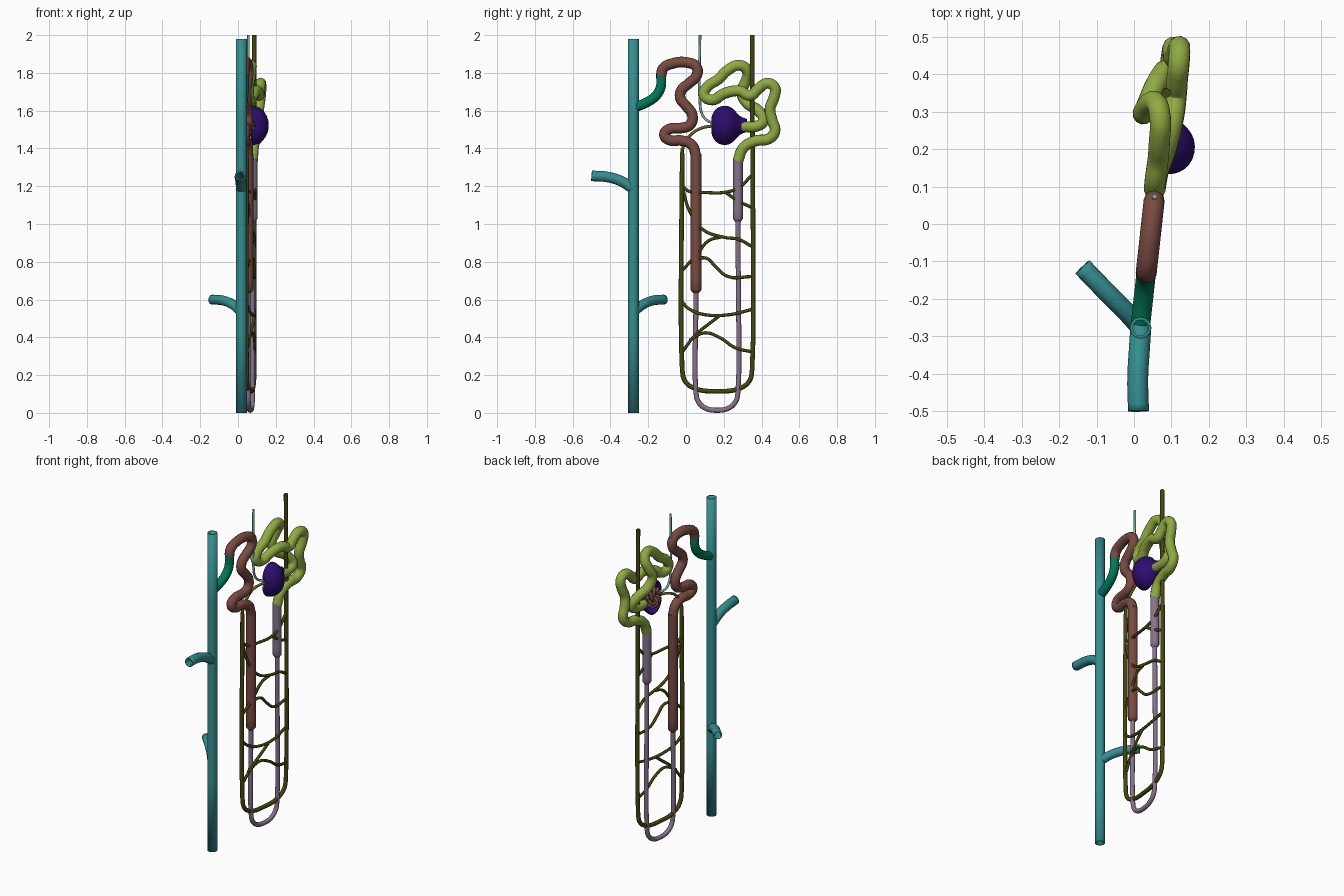
import bpy, math, bmesh
from mathutils import Vector


def material(name, rgb):
    m = bpy.data.materials.new(name)
    m.diffuse_color = (*rgb, 1)
    return m


TEAL = material("teal", (0.035, 0.27, 0.28))
GREEN = material("green", (0.0, 0.19, 0.10))
BROWN = material("brown", (0.19, 0.07, 0.055))
LIME = material("lime", (0.28, 0.40, 0.055))
MAUVE = material("mauve", (0.24, 0.17, 0.26))
OLIVE = material("olive", (0.06, 0.06, 0.005))
GOLD = material("gold", (0.16, 0.13, 0.02))
PALE = material("pale", (0.22, 0.42, 0.36))
INDIGO = material("indigo", (0.025, 0.004, 0.15))


def plane_x(y):
    # the whole model lies in a slightly turned vertical plane
    return 0.047 + 0.11 * y


def finish(ob, mat):
    ob.data.materials.clear()
    ob.data.materials.append(mat)
    bpy.ops.object.select_all(action='DESELECT')
    ob.select_set(True)
    bpy.context.view_layer.objects.active = ob
    bpy.ops.object.shade_smooth_by_angle(angle=math.radians(50))


def tube(name, pts, r, mat, sides=12, hollow=False, res=5):
    """Smooth tube through (y, z[, x[, radius factor]]) points."""
    cu = bpy.data.curves.new(name, 'CURVE')
    cu.dimensions = '3D'
    cu.bevel_depth = r
    cu.bevel_resolution = (sides - 4) // 2
    cu.resolution_u = res
    cu.use_fill_caps = not hollow
    sp = cu.splines.new('BEZIER')
    sp.bezier_points.add(len(pts) - 1)
    for bp, p in zip(sp.bezier_points, pts):
        x = p[2] if len(p) > 2 and p[2] is not None else plane_x(p[0])
        bp.co = (x, p[0], p[1])
        bp.handle_left_type = bp.handle_right_type = 'AUTO'
        bp.radius = p[3] if len(p) > 3 else 1
    tmp = bpy.data.objects.new(name + "_path", cu)
    bpy.context.collection.objects.link(tmp)
    dg = bpy.context.evaluated_depsgraph_get()
    me = bpy.data.meshes.new_from_object(tmp.evaluated_get(dg))
    bpy.data.objects.remove(tmp)
    ob = bpy.data.objects.new(name, me)
    bpy.context.collection.objects.link(ob)
    finish(ob, mat)
    if hollow:
        s = ob.modifiers.new("wall", 'SOLIDIFY')
        s.thickness = 0.008
        s.offset = -1
    return ob


# collecting duct with two cut side branches
DX, DY = 0.018, -0.278
tube("collecting_duct", [(DY, 0, DX), (DY, 1.98, DX)], 0.029, TEAL, hollow=True)
tube("upper_duct_branch", [(DY, 1.185, DX), (-0.34, 1.225, 0.014), (-0.41, 1.248, 0.01),
                           (-0.5, 1.255, 0.012)], 0.028, TEAL, hollow=True)
tube("lower_duct_branch", [(DY, 0.535, DX), (-0.23, 0.572, -0.025), (-0.18, 0.594, -0.075),
                           (-0.115, 0.6, -0.138)], 0.026, TEAL, hollow=True)

# connecting tubule
tube("connecting_tubule", [(-0.262, 1.62), (-0.2, 1.648), (-0.158, 1.68), (-0.134, 1.724),
                           (-0.132, 1.79)], 0.026, GREEN)

# winding distal tubule and thick ascending limb
tube("distal_tubule", [
    (-0.132, 1.785), (-0.12, 1.825), (-0.07, 1.85), (0.005, 1.855), (0.056, 1.83),
    (0.056, 1.785), (0.016, 1.745), (-0.024, 1.708), (-0.03, 1.666), (0.003, 1.623),
    (0.034, 1.575), (0.022, 1.525), (-0.026, 1.508), (-0.09, 1.502), (-0.115, 1.473),
    (-0.09, 1.445), (-0.02, 1.441), (0.032, 1.417), (0.053, 1.363)], 0.028, BROWN)
tube("thick_ascending_limb", [(0.053, 1.37), (0.053, 0.65), (0.053, 0.635, None, 0.55)],
     0.028, BROWN)

# thin loop and the thicker descending limb
tube("thin_loop", [(0.053, 0.65), (0.053, 0.11), (0.065, 0.06), (0.105, 0.024), (0.164, 0.014),
                   (0.223, 0.024), (0.263, 0.06), (0.275, 0.11), (0.275, 1.03)], 0.0135, MAUVE)
tube("thick_descending_limb", [(0.275, 1.01, None, 0.55), (0.275, 1.028), (0.275, 1.35)],
     0.026, MAUVE)

# winding proximal tubule
tube("proximal_tubule", [
    (0.295, 1.517, 0.085), (0.37, 1.517, 0.09), (0.41, 1.545, 0.09), (0.385, 1.598, 0.065),
    (0.32, 1.643, 0.036), (0.295, 1.70, 0.025), (0.318, 1.76, 0.037), (0.325, 1.81, 0.058),
    (0.285, 1.84, 0.07), (0.222, 1.815, 0.068), (0.17, 1.765, 0.064), (0.112, 1.725, 0.056),
    (0.096, 1.68, 0.056), (0.14, 1.657, 0.064), (0.2, 1.69, 0.085), (0.285, 1.704, 0.105),
    (0.34, 1.68, 0.112), (0.382, 1.715, 0.115), (0.43, 1.745, 0.12), (0.47, 1.722, 0.122),
    (0.466, 1.67, 0.118), (0.445, 1.61, 0.11), (0.456, 1.55, 0.105), (0.471, 1.49, 0.105),
    (0.44, 1.452, 0.1), (0.37, 1.44, 0.09), (0.305, 1.405, 0.082), (0.275, 1.335, 0.077)],
    0.029, LIME)

# half-open capsule: profile spun half a turn about the y axis
prof = [(0.137, 0.02), (0.142, 0.055), (0.16, 0.085), (0.19, 0.1), (0.225, 0.1), (0.252, 0.08),
        (0.272, 0.052), (0.295, 0.036), (0.325, 0.031)]
bm = bmesh.new()
N = 20
rings = []
for k in range(N + 1):
    a = math.pi * (k / N - 0.5)
    rings.append([bm.verts.new((0.072 + 0.86 * r * math.cos(a), y, 1.522 + r * math.sin(a)))
                  for y, r in prof])
for a, b in zip(rings, rings[1:]):
    for i in range(len(prof) - 1):
        bm.faces.new((a[i], b[i], b[i + 1], a[i + 1]))
bmesh.ops.recalc_face_normals(bm, faces=bm.faces)
me = bpy.data.meshes.new("capsule")
bm.to_mesh(me)
bm.free()
capsule = bpy.data.objects.new("capsule", me)
bpy.context.collection.objects.link(capsule)
finish(capsule, INDIGO)
w = capsule.modifiers.new("wall", 'SOLIDIFY')
w.thickness = 0.012
w.offset = 0
u = capsule.modifiers.new("round", 'SUBSURF')
u.levels = u.render_levels = 1

# capillary knot inside the capsule
knot = []
for i in range(40):
    t = 2 * math.pi * i / 39
    s = 0.042 + 0.018 * math.cos(7 * t)
    knot.append((0.198 + 0.8 * s * math.cos(4 * t), 1.522 + s * math.sin(4 * t),
                 0.09 + 0.022 * math.sin(7 * t)))
tube("capillary_knot", knot, 0.01, BROWN, sides=8, res=4)

# vessels to and from the capsule
tube("inflow_vessel", [(0.074, 2.0), (0.074, 1.64), (0.084, 1.585), (0.11, 1.55),
                       (0.16, 1.53, 0.08)], 0.007, PALE, sides=8)
tube("outflow_vessel", [(-0.02, 1.36), (-0.012, 1.42), (0.02, 1.468), (0.075, 1.505),
                        (0.16, 1.522, 0.08)], 0.008, GOLD, sides=8)
tube("vessel_loop", [(-0.02, 1.4, None, 0.75), (-0.02, 1.34), (-0.02, 0.23), (-0.005, 0.168),
                     (0.045, 0.13), (0.164, 0.115), (0.285, 0.13), (0.335, 0.168), (0.35, 0.23),
                     (0.35, 2.0)], 0.0125, OLIVE)

# capillaries crossing between the two sides of the vessel loop
cross = [
    [(-0.02, 1.2), (0.02, 1.172), (0.1, 1.167), (0.2, 1.167), (0.275, 1.19), (0.35, 1.26)],
    [(0.21, 1.167), (0.28, 1.12), (0.35, 1.087)],
    [(-0.02, 1.2), (0.02, 1.066), (0.09, 0.97), (0.2, 0.93), (0.28, 0.918), (0.35, 0.88)],
    [(-0.02, 0.755), (0.058, 0.838), (0.12, 0.912), (0.19, 0.932)],
    [(0.02, 0.80), (0.105, 0.82), (0.16, 0.77), (0.222, 0.722), (0.35, 0.722)],
    [(-0.02, 0.585), (0.02, 0.548), (0.1, 0.52), (0.23, 0.52), (0.35, 0.548)],
    [(-0.02, 0.322), (0.05, 0.413), (0.116, 0.467), (0.18, 0.516)],
    [(0.02, 0.385), (0.1, 0.424), (0.18, 0.398), (0.26, 0.345), (0.35, 0.323)],
]
for i, path in enumerate(cross):
    pts = [(y, z, plane_x(y) + 0.02 * math.sin(math.pi * min(1, max(0, (y + 0.02) / 0.37))))
           for y, z in path]
    tube(f"cross_capillary_{i + 1}", pts, 0.0085, OLIVE, sides=8)
